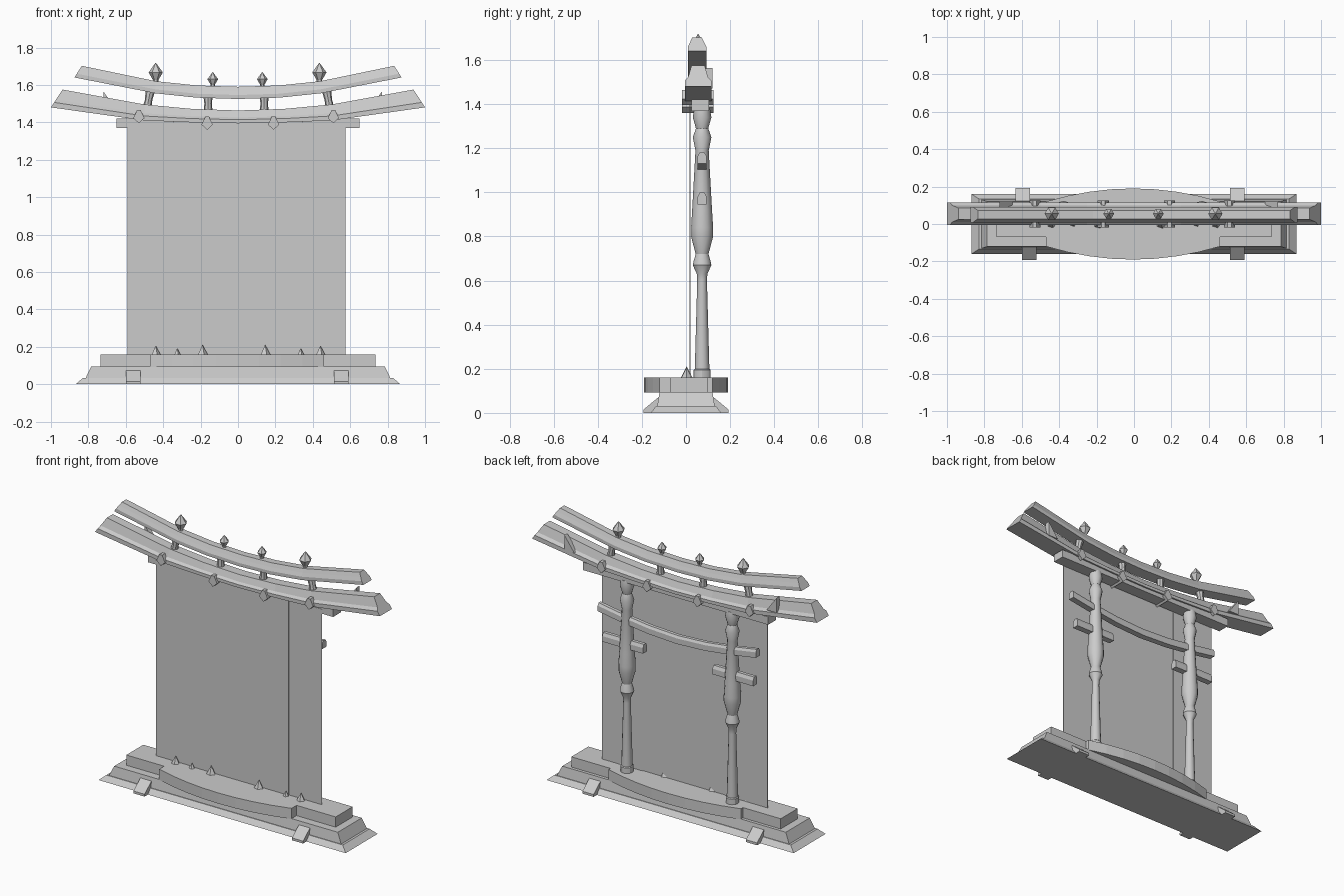
import bpy, bmesh, math

if "Cube" in bpy.data.objects:
    bpy.data.objects.remove(bpy.data.objects["Cube"], do_unlink=True)

GREY = (0.6, 0.6, 0.6, 1.0)
stone = bpy.data.materials.new("stone_grey")
stone.use_nodes = True
stone.diffuse_color = GREY
stone.node_tree.nodes["Principled BSDF"].inputs["Base Color"].default_value = GREY
MID = -0.007  # centre line of the gate uprights
DEPTH = 0.073  # depth of the uprights behind the panels


def build(name, verts, faces, smooth=False):
    mesh = bpy.data.meshes.new(name)
    mesh.from_pydata(verts, [], faces)
    bm = bmesh.new()
    bm.from_mesh(mesh)
    bmesh.ops.recalc_face_normals(bm, faces=bm.faces)
    bm.to_mesh(mesh)
    bm.free()
    mesh.materials.append(stone)
    obj = bpy.data.objects.new(name, mesh)
    bpy.context.collection.objects.link(obj)
    if smooth:
        bpy.ops.object.select_all(action='DESELECT')
        obj.select_set(True)
        bpy.context.view_layer.objects.active = obj
        bpy.ops.object.shade_smooth_by_angle(angle=math.radians(30))
    return obj


def loft(name, rings, smooth=False):
    """Skin a list of equal closed rings and cap both ends."""
    n = len(rings[0])
    verts = [p for ring in rings for p in ring]
    faces = [(r * n + i, r * n + (i + 1) % n, (r + 1) * n + (i + 1) % n, (r + 1) * n + i)
             for r in range(len(rings) - 1) for i in range(n)]
    faces += [tuple(range(n)), tuple(range(len(verts) - n, len(verts)))]
    return build(name, verts, faces, smooth)


def rect(w, d, z):
    return [(-w, -d, z), (w, -d, z), (w, d, z), (-w, d, z)]


def box(name, x0, x1, y0, y1, z0, z1):
    return loft(name, [[(x0, y0, z), (x1, y0, z), (x1, y1, z), (x0, y1, z)] for z in (z0, z1)])


def turned(name, x, y, profile, sides, smooth=False, lean=0):
    """Stack round rings of (radius, height), optionally leaning in x."""
    z0 = profile[0][1]
    return loft(name, [[(x + lean * (z - z0) + r * math.cos(math.tau * i / sides),
                         y + r * math.sin(math.tau * i / sides), z) for i in range(sides)]
                       for r, z in profile], smooth)


def beam(name, half_path, section, slant):
    """Sweep a section along a mirrored path of (x, base height, scale)."""
    path = [(-x, z, s) for x, z, s in reversed(half_path[1:])] + half_path
    end = half_path[-1][0]
    rings = []
    for x, z, s in path:
        cut = slant * math.copysign(1, x) if abs(x) == end else 0
        rings.append([(x - cut * h * s, y, z + h * s) for y, h in section])
    return loft(name, rings)


# Stepped plinth
loft("plinth_lower", [rect(0.868, 0.16, 0), rect(0.83, 0.135, 0.032)])
loft("plinth_upper", [rect(0.815, 0.13, 0.032), rect(0.785, 0.12, 0.095)])

# Platform with bowed front and back
bow = [(-0.47 + 0.93 * i / 8, 0.12 + 0.07 * (1 - ((i - 4) / 4) ** 2)) for i in range(9)]
outline = [(-0.735, -0.07), (-0.47, -0.07)] + [(x, -y) for x, y in bow]
outline += [(0.46, -0.07), (0.735, -0.07), (0.735, 0.10), (0.46, 0.10)]
outline += bow[::-1] + [(-0.47, 0.10), (-0.735, 0.10)]
loft("platform", [[(x, y, z) for x, y in outline] for z in (0.092, 0.16)])

# Sloping feet
for side, centres in ((-1, (-0.56, 0.553)), (1, (-0.595, 0.553))):
    wedge = [(0.11, 0), (0.193, 0), (0.193, 0.015), (0.12, 0.075), (0.11, 0.075)]
    for c in centres:
        loft("foot", [[(x, side * y, z) for y, z in wedge] for x in (c - 0.039, c + 0.039)])

# Overlapping thin panels
box("centre_panel", -0.345, 0.345, 0.016, 0.018, 0.16, 1.43)
box("right_panel", -0.59, -0.29, 0.021, 0.023, 0.16, 1.40)
box("left_panel", 0.29, 0.575, 0.021, 0.023, 0.16, 1.40)

# Turned pillars and short rails
pillar = [(0.038, 0.16), (0.038, 0.195), (0.033, 0.2), (0.022, 0.6), (0.024, 0.63),
          (0.042, 0.67), (0.038, 0.69), (0.029, 0.72), (0.05, 0.8), (0.05, 0.84),
          (0.045, 0.92), (0.03, 1.19), (0.042, 1.25), (0.028, 1.29), (0.042, 1.34), (0.036, 1.38)]
for side in (-1, 1):
    turned("pillar", MID + side * 0.37, DEPTH, pillar, 12, True)
    c = MID + side * 0.387
    rail = [(0.053, 0.945), (0.093, 0.945), (0.093, 0.98), (0.084, 1.0), (0.062, 1.0), (0.053, 0.98)]
    loft("short_rail", [[(x, y, z) for y, z in rail] for x in (c - 0.143, c + 0.143)])

# Sagging tie rail
tie = [(0.053, 0), (0.093, 0), (0.093, 0.035), (0.084, 0.05), (0.062, 0.05), (0.053, 0.035)]
beam("tie_rail", [(0, 1.07, 1), (0.2, 1.08, 1), (0.4, 1.105, 1), (0.555, 1.13, 1)], tie, 0)

# Straight beam under the curved ones
box("under_beam", -0.65, 0.65, 0.025, 0.105, 1.37, 1.42)

# Curved main beam and top beam
main = [(-0.005, 0), (0.115, 0), (0.115, 0.28), (0.1, 0.45), (0.085, 1), (0.025, 1), (0.01, 0.45), (-0.005, 0.28)]
main = [(y, h * 0.095) for y, h in main]
beam("main_beam", [(0, 1.395, 0.72), (0.25, 1.4, 0.76), (0.5, 1.41, 0.9), (1.0, 1.48, 1)], main, 0.65)
top = [(0.008, 0), (0.092, 0), (0.092, 0.02), (0.082, 0.04), (0.072, 0.062), (0.028, 0.062), (0.018, 0.04), (0.008, 0.02)]
beam("top_beam", [(0, 1.525, 1.05), (0.22, 1.532, 1.05), (0.44, 1.555, 1.05), (0.875, 1.64, 1)], top, 0.65)

# Posts joining the beams
for x, z, lean in ((-0.49, 1.46, 0.2), (-0.16, 1.44, 0), (0.14, 1.44, 0), (0.495, 1.46, -0.2)):
    turned("beam_post", x, 0.055, [(0.026, z), (0.02, z + 0.06), (0.026, z + 0.11)], 8, True, lean)

# Faceted finials
for x, z, s in ((-0.44, 1.60, 1.0), (-0.135, 1.58, 0.75), (0.13, 1.58, 0.75), (0.435, 1.60, 1.0)):
    shape = [(0.015, 0), (0.015, 0.025), (0.038, 0.065), (0.002, 0.115)]
    turned("finial", x, 0.055, [(r * s, z + h * s + 0.002) for r, h in shape], 6)

# Pointed straps across the main beam
for x, z in ((-0.53, 1.395), (-0.165, 1.36), (0.19, 1.36), (0.51, 1.395)):
    diamond = [(0, 0), (0.03, 0.028), (0.01, 0.07), (-0.01, 0.07), (-0.03, 0.028)]
    loft("strap", [[(x + a, y, z + b) for a, b in diamond] for y in (-0.018, 0.125)])

# Small fins behind the main beam
for x, side in ((-0.70, -1), (0.75, 1)):
    fin = [(-0.05, 1.47), (0.02, 1.47), (0.02, 1.565)]
    loft("fin", [[(x + side * a, y, z) for a, z in fin] for y in (0.09, 0.12)])

# Little spikes at the foot of the panels
for x, s in ((-0.44, 1), (-0.325, 0.7), (-0.19, 1.1), (0.145, 1.1), (0.335, 0.7), (0.44, 1)):
    turned("spike", x, 0.003, [(0.026 * s, 0.158), (0.001, 0.16 + 0.045 * s)], 5)
